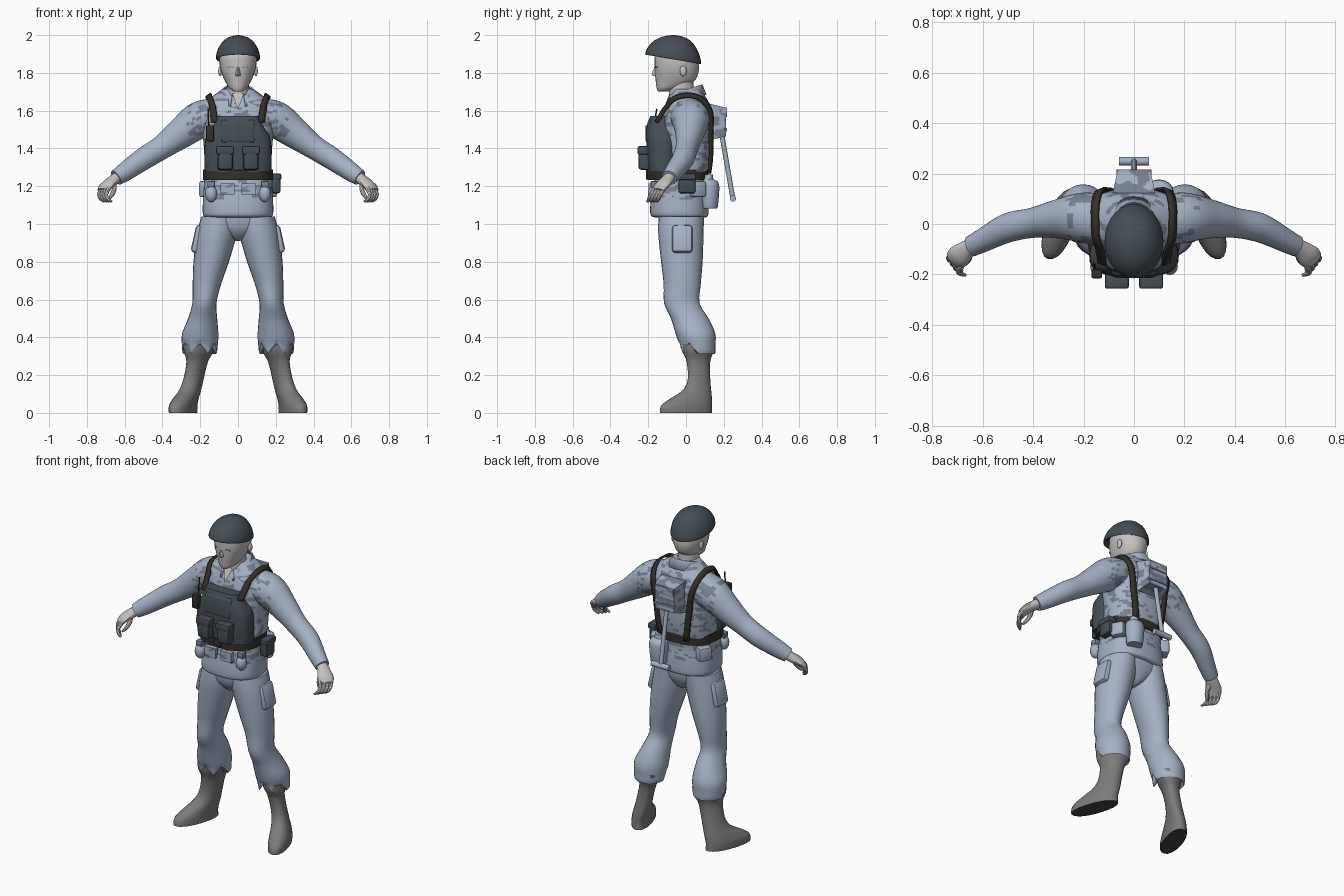
import bpy, bmesh, math
from mathutils import Vector, Matrix, noise

if "Cube" in bpy.data.objects:
    bpy.data.objects.remove(bpy.data.objects["Cube"])


def material(name, rgb):
    m = bpy.data.materials.new(name)
    m.diffuse_color = (*rgb, 1)
    m.use_nodes = True
    m.node_tree.nodes["Principled BSDF"].inputs["Base Color"].default_value = m.diffuse_color
    return m


CLOTH = material("pale blue cloth", (.38, .445, .565))
CAMO = material("camouflage blue grey", (.19, .225, .30))
SLATE = material("dark slate", (.06, .077, .093))
STRAP = material("dark olive webbing", (.033, .03, .022))
SKIN = material("pale skin", (.56, .54, .535))
SHADE = material("shaded skin", (.33, .315, .31))
BOOT = material("grey boot", (.205, .198, .198))
SOLE = material("dark sole", (.055, .055, .055))


def finish(name, bm, mat, angle=40):
    bmesh.ops.recalc_face_normals(bm, faces=bm.faces[:])
    me = bpy.data.meshes.new(name)
    bm.to_mesh(me)
    bm.free()
    me.materials.append(mat)
    me.shade_smooth()
    me.set_sharp_from_angle(angle=math.radians(angle))
    ob = bpy.data.objects.new(name, me)
    bpy.context.collection.objects.link(ob)
    return ob


def camouflage(ob, low=0, high=2, reach=1, level=.14):
    """Streaky horizontal blotches on the faces within the limits."""
    ob.data.materials.append(CAMO)
    for f in ob.data.polygons:
        c = f.center
        if low < c.z < high and abs(c.x) < reach:
            f.material_index = int(noise.noise(Vector((c.x * 19, c.y * 19, c.z * 48))) > level)


def refine(rings, sub):
    """Smoothly interpolate rows of numbers."""
    out, last = [], len(rings) - 1
    for i in range(last):
        p0, p1, p2, p3 = (rings[max(0, min(last, i + k))] for k in (-1, 0, 1, 2))
        for s in range(sub):
            t = s / sub
            out.append([.5 * (2 * b + (c - a) * t + (2 * a - 5 * b + 4 * c - d) * t * t
                              + (3 * b - a - 3 * c + d) * t ** 3)
                        for a, b, c, d in zip(p0, p1, p2, p3)])
    return out + [list(rings[-1])]


def loft(name, rings, mat, n=20, e=2.0, sub=3, along=False, sx=1, tweak=None, angle=40):
    """Skin rows (x, y, z, rx, ry); along=True turns rings across the path."""
    rows = refine(rings, sub)
    bm, loops = bmesh.new(), []
    for k, (x, y, z, ra, rb) in enumerate(rows):
        a, b = Vector((1, 0, 0)), Vector((0, 1, 0))
        if along:
            t = (Vector(rows[min(k + 1, len(rows) - 1)][:3]) - Vector(rows[max(k - 1, 0)][:3])).normalized()
            a = Vector((0, 0, 1)).cross(t).normalized()
            b = t.cross(a)
        ring = []
        for i in range(n):
            u = 2 * math.pi * i / n
            c, s = math.cos(u), math.sin(u)
            p = Vector((x, y, z)) + a * ra * math.copysign(abs(c) ** (2 / e), c) \
                + b * rb * math.copysign(abs(s) ** (2 / e), s)
            if tweak:
                p = tweak(p, i)
            ring.append(bm.verts.new((p.x * sx, p.y, p.z)))
        loops.append(ring)
    for p, q in zip(loops, loops[1:]):
        for i in range(n):
            bm.faces.new((p[i], p[(i + 1) % n], q[(i + 1) % n], q[i]))
    bm.faces.new(loops[0])
    bm.faces.new(loops[-1])
    return finish(name, bm, mat, angle)


def box(name, loc, size, mat, bevel=.008, taper=1.0, rot=(0, 0, 0), cuts=0):
    """Bevelled box; taper scales the -y face, cuts add a fine grid."""
    bm = bmesh.new()
    bmesh.ops.create_cube(bm, size=1)
    for v in bm.verts:
        k = taper if v.co.y < 0 else 1
        v.co = Vector((v.co.x * size[0] * k, v.co.y * size[1], v.co.z * size[2] * k))
    if cuts:
        bmesh.ops.subdivide_edges(bm, edges=bm.edges[:], cuts=cuts, use_grid_fill=True)
    elif bevel:
        bmesh.ops.bevel(bm, geom=bm.edges[:], offset=bevel, segments=2, profile=.5, affect='EDGES')
    for axis, ang in zip('XYZ', rot):
        bmesh.ops.rotate(bm, verts=bm.verts[:], matrix=Matrix.Rotation(ang, 3, axis))
    bmesh.ops.translate(bm, verts=bm.verts[:], vec=loc)
    return finish(name, bm, mat)


def ball(name, loc, radii, mat):
    bm = bmesh.new()
    bmesh.ops.create_uvsphere(bm, u_segments=16, v_segments=10, radius=1)
    for v in bm.verts:
        v.co = Vector([c * r + l for c, r, l in zip(v.co, radii, loc)])
    return finish(name, bm, mat)


def rod(name, p, q, r, mat, n=10):
    p, q = Vector(p), Vector(q)
    bm = bmesh.new()
    bmesh.ops.create_cone(bm, cap_ends=True, segments=n, radius1=r, radius2=r, depth=(q - p).length,
                          matrix=Matrix.Translation((p + q) / 2) @ (q - p).to_track_quat('Z', 'Y').to_matrix().to_4x4())
    return finish(name, bm, mat)


# Jacket torso
torso = loft("jacket", [
    (0, -.03, 1.035, .165, .135), (0, -.035, 1.05, .185, .153), (0, -.035, 1.12, .186, .152),
    (0, -.03, 1.22, .18, .14), (0, 0, 1.35, .178, .13), (0, 0, 1.48, .187, .135),
    (0, .01, 1.58, .195, .13), (0, .01, 1.64, .175, .112), (0, .01, 1.68, .13, .09),
    (0, .01, 1.715, .08, .072)], CLOTH, n=96, e=2.5, sub=9)
camouflage(torso, 1.13, 1.7)

# Head, face and cap
loft("neck", [(0, -.02, 1.6, .07, .07), (0, -.025, 1.7, .06, .066), (0, -.03, 1.78, .06, .07)], SKIN)
loft("head", [(0, -.12, 1.702, .022, .028), (0, -.095, 1.718, .046, .06), (0, -.06, 1.752, .067, .1),
              (0, -.05, 1.80, .087, .115), (0, -.05, 1.85, .098, .117), (0, -.055, 1.9, .094, .107),
              (0, -.06, 1.94, .055, .065)], SKIN, n=24, e=2.15)
loft("nose", [(0, -.157, 1.783, .014, .014), (0, -.161, 1.793, .014, .022), (0, -.157, 1.82, .009, .015),
              (0, -.153, 1.85, .007, .01)], SKIN, n=10, sub=2)
box("mouth", (0, -.153, 1.757), (.036, .01, .006), SHADE, 0)


def cap_slope(p, i):
    return Vector((p.x, p.y, p.z - .16 * (p.y + .07) * max(0, (2 - p.z) / .12)))


loft("cap", [(0, -.068, 1.885, .10, .125), (0, -.068, 1.872, .114, .145), (0, -.068, 1.89, .116, .146),
             (0, -.068, 1.93, .105, .13), (0, -.068, 1.967, .08, .1), (0, -.068, 1.99, .047, .06),
             (0, -.068, 2.0, .008, .01)], SLATE, n=28, tweak=cap_slope)

# Open collar with a V of skin
bm = bmesh.new()
rows = []
for k in range(17):
    a = math.radians(22 + 316 * k / 16)
    s, c = math.sin(a), math.cos(a)
    lap = max(0, c) ** 3
    rows.append([bm.verts.new(p) for p in (
        (.078 * s, -.005 - .085 * c, 1.705 - .03 * c),
        (.084 * s, -.005 - .092 * c, 1.71 - .03 * c),
        (.112 * s, .005 - (.104 + .03 * lap) * c, 1.665 - .02 * c - .03 * lap))])
for p, q in zip(rows, rows[1:]):
    for j in range(2):
        bm.faces.new((p[j], p[j + 1], q[j + 1], q[j]))
finish("collar", bm, CLOTH).modifiers.new("thickness", 'SOLIDIFY').thickness = .008
bm = bmesh.new()
bm.faces.new([bm.verts.new(p) for p in ((0, -.134, 1.605), (.03, -.096, 1.69), (-.03, -.096, 1.69))])
finish("neck_opening", bm, SKIN)

# Seat of the trousers
loft("trouser_seat", [(0, -.025, 1.07, .17, .122), (0, -.025, 1.0, .175, .114), (0, -.025, .96, .11, .1),
                      (0, -.02, .925, .04, .075), (0, -.02, .91, .01, .05)], CLOTH, n=28, e=2.2)


def torn_hem(p, i):
    if p.z < .38 and p.y < .04:
        p.z += (.38 - p.z) * (0, .42, .85, .42)[i % 4]
    return p


def toe_out(p, i):
    p.x -= (p.y - .07) * .3
    return p


for side, sx in (("right", 1), ("left", -1)):
    # Arm and hand
    sleeve = loft(side + "_sleeve", [(.10, .01, 1.58, .10, .085), (.2, .025, 1.553, .10, .097),
                                     (.3, .02, 1.482, .078, .082), (.4, .005, 1.408, .06, .064),
                                     (.5, -.015, 1.345, .058, .059), (.6, -.065, 1.275, .047, .05),
                                     (.645, -.088, 1.245, .042, .042)],
                  CLOTH, n=40, sub=6, along=True, sx=sx)
    camouflage(sleeve, 1.46, 1.64, .265, .1)
    loft(side + "_palm", [(.63, -.08, 1.255, .03, .03), (.665, -.103, 1.228, .038, .027),
                          (.697, -.13, 1.202, .047, .023), (.714, -.147, 1.178, .04, .015)],
         SKIN, n=12, along=True, sx=sx)
    for k in range(4):
        d = (k - 1.5) * .021
        x, y, z = .703 + .6 * d, -.142 + .8 * d, 1.188
        loft(f"{side}_finger_{k + 1}", [(x, y, z, .012, .012), (x + .014, y - .018, z - .03, .011, .011),
                                        (x + .004, y - .03, z - .056, .01, .01),
                                        (x - .016, y - .036, z - .07, .006, .006)],
             SKIN, n=8, sub=2, along=True, sx=sx)
    loft(side + "_thumb", [(.66, -.108, 1.225, .015, .015), (.655, -.135, 1.185, .013, .013),
                           (.67, -.155, 1.15, .011, .011), (.685, -.165, 1.132, .006, .006)],
         SKIN, n=8, sub=2, along=True, sx=sx)

    # Trouser leg with torn hem, thigh pocket
    loft(side + "_trouser_leg", [(.098, -.025, 1.04, .096, .12), (.112, -.027, .95, .106, .12),
                                 (.142, -.022, .8, .094, .11), (.165, -.02, .68, .075, .098),
                                 (.178, -.022, .58, .064, .094), (.187, .02, .5, .077, .1),
                                 (.2, .05, .42, .096, .105), (.202, .06, .36, .095, .096),
                                 (.203, .063, .312, .086, .09), (.205, .063, .372, .05, .06)],
         CLOTH, n=24, tweak=torn_hem, sx=sx)
    box(side + "_thigh_pocket", (.212 * sx, -.02, .92), (.05, .11, .15), CLOTH, .02, rot=(0, -.22 * sx, 0))

    # Boot
    boot = loft(side + "_boot", [(.203, .062, .365, .08, .084), (.207, .064, .32, .072, .08),
                                 (.215, .066, .27, .053, .063),
                                 (.235, .069, .18, .05, .06), (.25, .058, .12, .053, .076),
                                 (.262, .03, .08, .057, .108), (.27, .003, .04, .061, .135),
                                 (.27, 0, 0, .06, .14)], BOOT, n=22, e=2.2, tweak=toe_out, sx=sx)
    boot.data.materials.append(SOLE)
    for f in boot.data.polygons:
        f.material_index = int(f.normal.z < -.9 and f.center.z < .02)

    # Flat shoulder strap draped over the jacket
    path = refine([(.13, -.17, 1.54), (.145, -.12, 1.63), (.16, -.05, 1.68), (.163, .03, 1.69),
                   (.153, .1, 1.65), (.14, .15, 1.57), (.122, .16, 1.42), (.1, .16, 1.26)], 4)
    bm = bmesh.new()
    rows = []
    for k, p in enumerate(path):
        row = []
        for w in (-.021, .021):
            ok, co, nor, idx = torso.closest_point_on_mesh(Vector((p[0] + w, p[1], p[2])))
            co = co + nor * (.016 + .03 * max(0, 1 - k / 4))
            row.append(bm.verts.new((co.x * sx, co.y, co.z)))
        rows.append(row)
    for p, q in zip(rows, rows[1:]):
        bm.faces.new((p[0], p[1], q[1], q[0]))
    mod = finish(side + "_shoulder_strap", bm, STRAP).modifiers.new("thickness", 'SOLIDIFY')
    mod.thickness, mod.offset = .013, 0

    # Chest pouches and items hanging below the belt
    box(side + "_chest_pouch", (.068 * sx, -.222, 1.343), (.085, .06, .12), SLATE, .014, .92)
    box(side + "_chest_pouch_flap", (.068 * sx, -.226, 1.39), (.096, .062, .045), SLATE, .01)
    ball(side + "_hanging_canister", (.142 * sx, -.17, 1.16), (.032, .032, .045), CLOTH)
    box(side + "_canister_lid", (.142 * sx, -.168, 1.21), (.04, .04, .035), CAMO, .006)
    camouflage(box(side + "_belt_pouch", (.055 * sx, -.186, 1.185), (.075, .026, .06), CLOTH, cuts=7))
    box(side + "_hip_pouch", (.165 * sx, .06, 1.185), (.06, .08, .085), CLOTH, .012, rot=(0, 0, .5 * sx))
    ball(side + "_ear", (.095 * sx, -.015, 1.81), (.01, .018, .028), SKIN)
    box(side + "_eye", (.036 * sx, -.157, 1.831), (.03, .01, .008), SHADE, 0, rot=(0, 0, .2 * sx))

# Vest with raised upper panel, and belt
loft("vest", [(0, -.12, 1.275, .176, .082), (0, -.125, 1.36, .178, .085), (0, -.125, 1.45, .172, .085),
              (0, -.132, 1.5, .145, .077), (0, -.135, 1.54, .12, .066), (0, -.14, 1.572, .112, .048)],
     SLATE, n=36, e=2.8, sub=3)
box("vest_panel", (0, -.196, 1.49), (.19, .026, .13), SLATE, .012, .9, rot=(-.1, 0, 0))
loft("belt", [(0, -.042, z, .186 - g, .162 - g) for z, g in ((1.232, .02), (1.232, 0), (1.288, 0), (1.288, .02))],
     STRAP, n=48, e=2.5, sub=1)
box("belt_buckle", (0, -.205, 1.26), (.05, .015, .05), STRAP, .004)

# Radio with antenna
box("radio", (-.148, -.198, 1.48), (.042, .035, .085), STRAP, .006)
rod("radio_antenna", (-.155, -.17, 1.51), (-.158, -.155, 1.61), .004, STRAP, 6)

# Side pouch and canteen on one hip
box("side_pouch", (.2, .005, 1.215), (.05, .09, .105), SLATE, .012)
box("side_pouch_flap", (.202, .005, 1.25), (.054, .096, .035), SLATE, .008)
loft("canteen", [(.1, .125, 1.083, .042, .037), (.1, .125, 1.095, .05, .044), (.1, .127, 1.19, .058, .05),
                 (.1, .125, 1.225, .05, .043), (.1, .12, 1.238, .03, .025), (.1, .12, 1.262, .025, .022)],
     CLOTH, n=16, sub=2)

# Back pouch holding a small shovel
camouflage(box("back_pouch", (0, .168, 1.54), (.13, .09, .15), CLOTH, taper=1.3, cuts=14), level=.02)
camouflage(box("back_pouch_flap", (0, .172, 1.592), (.125, .09, .05), CLOTH, cuts=10), level=.02)
box("back_pouch_band", (0, .17, 1.5), (.14, .094, .015), CAMO, .004)
rod("shovel_shaft", (0, .185, 1.5), (0, .248, 1.135), .013, CLOTH)
rod("shovel_grip", (-.06, .249, 1.135), (.06, .249, 1.135), .017, CLOTH)
